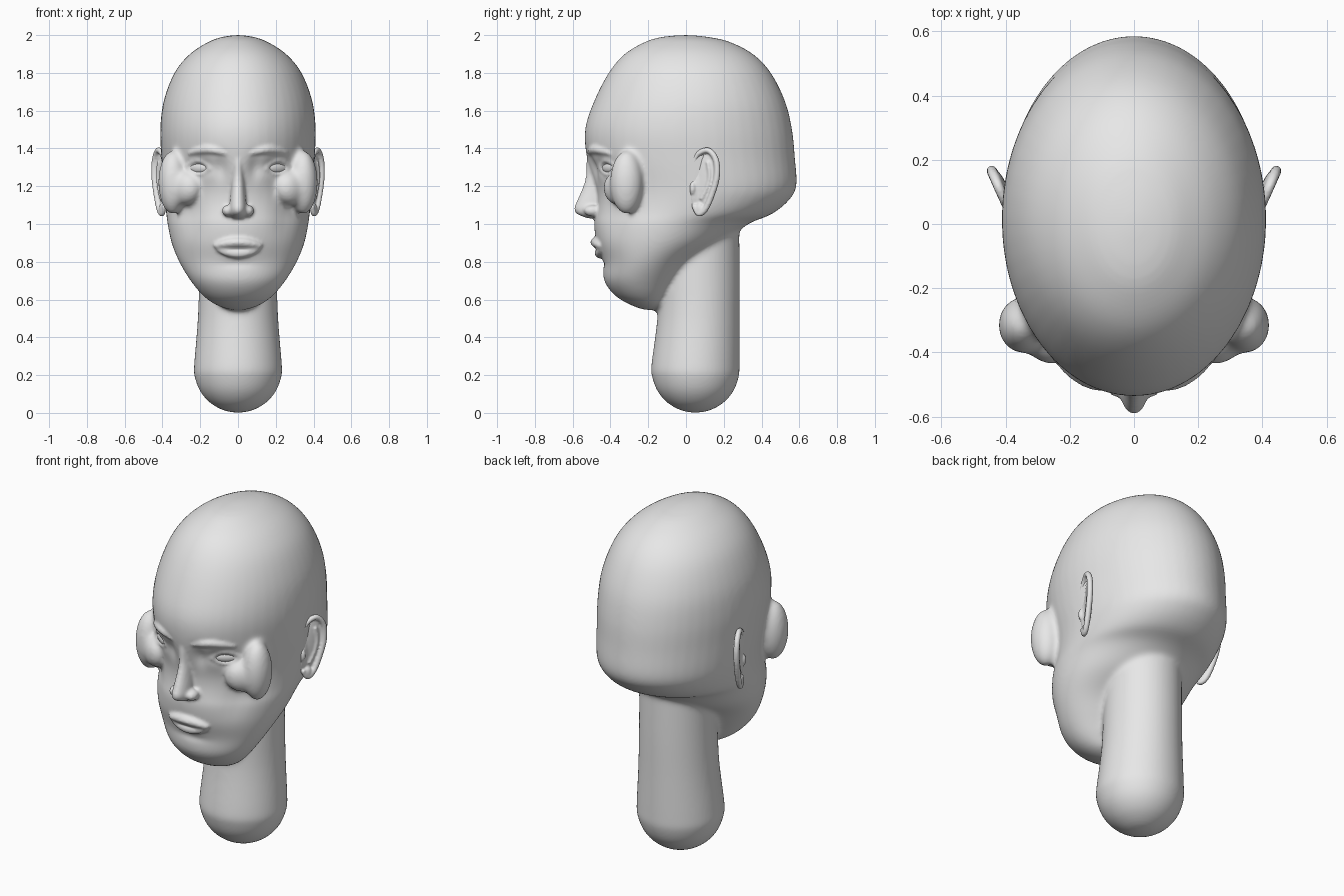
import bpy, bmesh
from math import sin, cos, pi, exp, radians
from mathutils import Vector, Matrix
from mathutils.bvhtree import BVHTree

cube = bpy.data.objects.get("Cube")
if cube:
    bpy.data.objects.remove(cube, do_unlink=True)

COLOUR = (0.8, 0.8, 0.8, 1)
clay = bpy.data.materials.new("plain grey")
clay.use_nodes = True
clay.diffuse_color = COLOUR
clay.node_tree.nodes["Principled BSDF"].inputs["Base Color"].default_value = COLOUR


def catmull(a, b, c, d, t):
    return 0.5 * (2*b + (c - a)*t + (2*a - 5*b + 4*c - d)*t*t + (3*b - a - 3*c + d)*t**3)


def bridge(bm, rings):
    """Skin a list of point rings into a closed solid."""
    rings = [[bm.verts.new(p) for p in ring] for ring in rings]
    sides = len(rings[0])
    for low, high in zip(rings, rings[1:]):
        for k in range(sides):
            n = (k + 1) % sides
            bm.faces.new((low[k], low[n], high[n], high[k]))
    bm.faces.new(rings[0])
    bm.faces.new(rings[-1])


def loft(bm, rows, steps=4, sides=48):
    """Stack of ellipses; each row is z, front y, back y, half width."""
    rows = [Vector(r) for r in rows]
    path = []
    for i in range(len(rows) - 1):
        a, d = rows[max(i - 1, 0)], rows[min(i + 2, len(rows) - 1)]
        path += [catmull(a, rows[i], rows[i + 1], d, k / steps) for k in range(steps)]
    path.append(rows[-1])
    angles = [2 * pi * k / sides for k in range(sides)]
    bridge(bm, [[(w * cos(a), (f + b) / 2 + (b - f) / 2 * sin(a), z) for a in angles]
                for z, f, b, w in path])


def blob(bm, place, size, turn=0, lean=0):
    """Ellipsoid turned about z after leaning about x."""
    m = (Matrix.Translation(place) @ Matrix.Rotation(turn, 4, 'Z')
         @ Matrix.Rotation(lean, 4, 'X') @ Matrix.Diagonal((*size, 1)))
    bmesh.ops.create_uvsphere(bm, u_segments=24, v_segments=14, radius=1, matrix=m)


def strand(bm, path, radius, count=24, sides=10):
    """Round strand along path(t), with radius(t)."""
    points = [path(k / count) for k in range(count + 1)]
    normal = (points[1] - points[0]).orthogonal()
    rings = []
    for k, p in enumerate(points):
        along = (points[min(k + 1, count)] - points[max(k - 1, 0)]).normalized()
        normal = (normal - along * normal.dot(along)).normalized()
        across = along.cross(normal)
        r = radius(k / count)
        rings.append([p + r * (normal * cos(a) + across * sin(a))
                      for a in (2 * pi * j / sides for j in range(sides))])
    bridge(bm, rings)


def fuse(bm, voxel, smoothing):
    """Melt overlapping solids into one smooth mesh."""
    bmesh.ops.recalc_face_normals(bm, faces=bm.faces)
    raw = bpy.data.meshes.new("raw")
    bm.to_mesh(raw)
    bm.free()
    temp = bpy.data.objects.new("temp", raw)
    bpy.context.collection.objects.link(temp)
    mod = temp.modifiers.new("melt", 'REMESH')
    mod.mode = 'VOXEL'
    mod.voxel_size = voxel
    mod = temp.modifiers.new("soften", 'SMOOTH')
    mod.factor = 0.5
    mod.iterations = smoothing
    dg = bpy.context.evaluated_depsgraph_get()
    mesh = bpy.data.meshes.new_from_object(temp.evaluated_get(dg))
    bpy.data.objects.remove(temp, do_unlink=True)
    bpy.data.meshes.remove(raw)
    return mesh


def finish(name, mesh):
    mesh.name = name
    mesh.materials.clear()
    mesh.materials.append(clay)
    mesh.shade_smooth()
    bpy.context.collection.objects.link(bpy.data.objects.new(name, mesh))


# Skull and jaw
bm = bmesh.new()
loft(bm, [(2.0, -.03, .03, .02), (1.99, -.13, .12, .085), (1.965, -.215, .23, .155),
          (1.9, -.325, .355, .255), (1.8, -.41, .45, .337), (1.65, -.487, .525, .394),
          (1.5, -.535, .562, .412), (1.35, -.525, .577, .406), (1.2, -.48, .585, .396),
          (1.12, -.472, .54, .388), (1.05, -.48, .45, .38), (1.0, -.487, .33, .373),
          (.9, -.475, .2, .352), (.8, -.442, .05, .312), (.7, -.434, -.03, .252),
          (.62, -.375, -.08, .185), (.57, -.29, -.11, .115), (.545, -.22, -.15, .04)])

# Neck with a round base
R = .234
base = [(R - R * cos(a), .05 - R * sin(a), .05 + R * sin(a), R * sin(a))
        for a in (radians(d) for d in (4, 20, 40, 60, 80))]
loft(bm, base + [(.25, -.184, .284, .233), (.5, -.152, .284, .213),
                 (.75, -.14, .285, .205), (1.1, -.1, .28, .2)])

# Cheekbones
for s in (1, -1):
    blob(bm, (s * .345, -.315, 1.22), (.078, .088, .17))
    blob(bm, (s * .28, -.365, 1.19), (.09, .06, .09), turn=s * .7)
body = fuse(bm, .011, 18)

# Eye sockets, inner corners, chin fold and cheek hollows: x, z, spread x, spread z, depth
HOLLOWS = [(.19, 1.305, .06, .04, .024), (.09, 1.3, .035, .06, .022),
           (0, .79, .09, .02, .008), (.25, 1.02, .06, .08, .012)]
for v in body.vertices:
    x, y, z = v.co
    if y < -.2 and z < 1.5:
        v.co.y = y + sum(depth * exp(-((abs(x) - cx) / sx) ** 2 - ((z - cz) / sz) ** 2)
                         for cx, cz, sx, sz, depth in HOLLOWS)

skin = BVHTree.FromPolygons([v.co.copy() for v in body.vertices],
                            [tuple(p.vertices) for p in body.polygons])


def on_face(x, z, sink=0):
    hit = skin.ray_cast(Vector((x, -2, z)), Vector((0, 1, 0)))[0]
    return Vector((x, hit.y + sink, z))


# Nose
bm = bmesh.new()
loft(bm, [(1.42, -.51, -.44, .02), (1.34, -.527, -.4, .03), (1.25, -.53, -.4, .034),
          (1.18, -.552, -.4, .038), (1.12, -.578, -.4, .044), (1.08, -.592, -.4, .047),
          (1.052, -.575, -.4, .044), (1.03, -.52, -.42, .03)], sides=32)

# Lips
strand(bm, lambda t: on_face(.25 * t - .125, .903 - .02 * (2 * t - 1) ** 2, -.006),
       lambda t: .010 + .016 * abs(sin(pi * t)) ** .7)
strand(bm, lambda t: on_face(.23 * t - .115, .845 + .026 * (2 * t - 1) ** 2, -.002),
       lambda t: .008 + .019 * abs(sin(pi * t)) ** .7)

eyes = []
for s in (1, -1):
    # Nostril wings
    blob(bm, (s * .054, -.495, 1.07), (.031, .045, .03))
    # Brow ridge
    strand(bm, lambda t: on_face(s * (.06 + .2 * t), 1.372 + .022 * sin(pi * t), .006),
           lambda t: .011 + .012 * sin(pi * t))
    # Eyelids, upper and lower
    for side in (1, -1):
        strand(bm, lambda t: on_face(s * (.145 + .127 * t),
                                     1.295 + side * .036 * sin(pi * t) + .008 * t, .002),
               lambda t: .010)
    eyes.append((s, on_face(s * .208, 1.298, .012)))

bm.from_mesh(body)
bpy.data.meshes.remove(body)
finish("head", fuse(bm, .009, 4))

# Eyeballs
for s, place in eyes:
    bm = bmesh.new()
    blob(bm, place, (.074, .023, .031), turn=s * radians(36))
    mesh = bpy.data.meshes.new("eye")
    bm.to_mesh(mesh)
    bm.free()
    finish("left_eye" if s > 0 else "right_eye", mesh)

# Ears: y, z outline of the rim from the front of the top down to the lobe
RIM = [Vector(p) for p in ((.03, 1.27), (.055, 1.36), (.115, 1.39), (.158, 1.34), (.163, 1.25),
                           (.135, 1.15), (.1, 1.075), (.065, 1.055), (.04, 1.1))]


def rim_point(t):
    last = len(RIM) - 1
    i = min(int(t * last), last - 1)
    return catmull(RIM[max(i - 1, 0)], RIM[i], RIM[i + 1], RIM[min(i + 2, last)], t * last - i)


def ear_place(s, y, z, out=0):
    return Vector((s * (.382 + .42 * (y - .02) + out), y, z))


for s in (1, -1):
    bm = bmesh.new()
    # Rim
    strand(bm, lambda t: ear_place(s, *rim_point(t)), lambda t: .013 + .004 * sin(pi * t), 48)
    # Bowl, inner fold, front flap and lobe
    blob(bm, ear_place(s, .1, 1.225, -.014), (.014, .066, .165), turn=-s * .4, lean=-.2)
    strand(bm, lambda t: ear_place(s, .115 + .025 * sin(pi * t) - .035 * t, 1.33 - .2 * t, -.003),
           lambda t: .011)
    blob(bm, ear_place(s, .035, 1.19, .006), (.016, .016, .035))
    blob(bm, ear_place(s, .07, 1.075), (.014, .026, .034), turn=-s * .4)
    # Root joining the ear to the head
    blob(bm, ear_place(s, .07, 1.21, -.03), (.03, .05, .13), lean=-.2)
    finish("left_ear" if s > 0 else "right_ear", fuse(bm, .006, 4))
